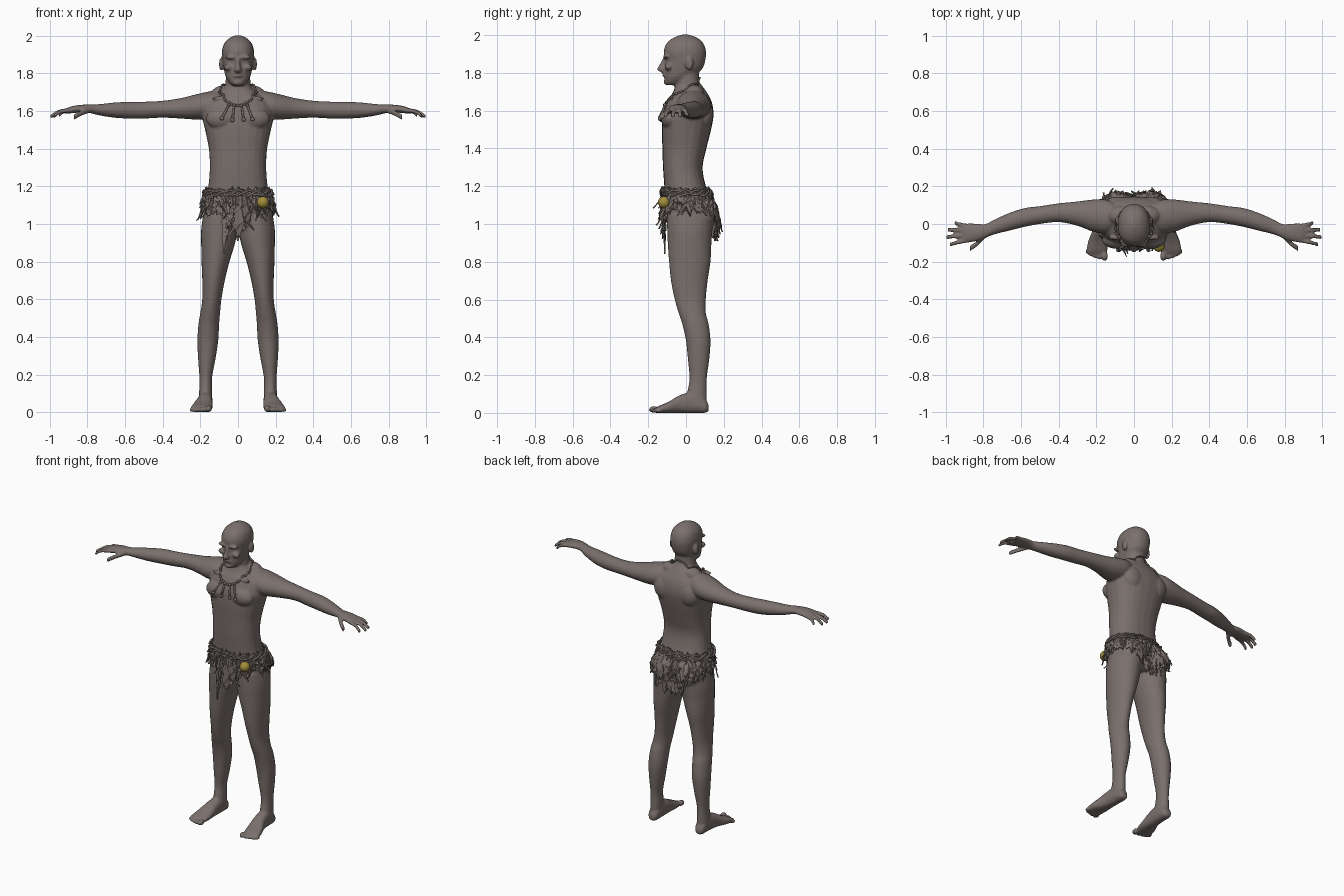
import bpy, bmesh, math, random
from mathutils import Vector, Matrix
from mathutils.bvhtree import BVHTree

random.seed(4)
old = bpy.data.objects.get("Cube")
if old:
    bpy.data.objects.remove(old, do_unlink=True)


def material(name, rgb):
    mat = bpy.data.materials.new(name)
    mat.use_nodes = True
    mat.diffuse_color = (*rgb, 1)
    mat.node_tree.nodes["Principled BSDF"].inputs["Base Color"].default_value = (*rgb, 1)
    return mat


GREY = material("warm grey", (.195, .163, .152))
YELLOW = material("mustard yellow", (.36, .27, .045))


def add_object(name, data, mat):
    obj = bpy.data.objects.new(name, data)
    bpy.context.collection.objects.link(obj)
    data.materials.clear()
    data.materials.append(mat)
    return obj


def finish(name, bm, mat, smooth=True):
    bmesh.ops.recalc_face_normals(bm, faces=bm.faces)
    for face in bm.faces:
        face.smooth = smooth
    mesh = bpy.data.meshes.new(name)
    bm.to_mesh(mesh)
    bm.free()
    return add_object(name, mesh, mat)


def catmull(rows, steps=4):
    """Smoothly interpolate between the rows of a section table."""
    rows = [Vector(r) for r in rows]
    out = []
    for i in range(len(rows) - 1):
        p, q, r, s = (rows[max(0, min(len(rows) - 1, i + k))] for k in (-1, 0, 1, 2))
        for j in range(steps):
            t = j / steps
            out.append(q + (r - p) * (t / 2) + (p * 2 - q * 5 + r * 4 - s) * (t * t / 2)
                       + (q * 3 - p - r * 3 + s) * (t ** 3 / 2))
    return out + [rows[-1]]


def loft(bm, axis, rows, side=1, power=2.0, segments=24):
    """Rows are (position, low, high, low, high) along an axis, closed at both ends."""
    rings = []
    for t, u0, u1, v0, v1 in catmull(rows):
        ring = []
        for k in range(segments):
            a = math.tau * k / segments
            c, s = math.cos(a), math.sin(a)
            u = (u0 + u1) / 2 + (u1 - u0) / 2 * math.copysign(abs(c) ** (2 / power), c)
            v = (v0 + v1) / 2 + (v1 - v0) / 2 * math.copysign(abs(s) ** (2 / power), s)
            x, y, z = {"x": (t, u, v), "y": (u, t, v), "z": (u, v, t)}[axis]
            ring.append(bm.verts.new((x * side, y, z)))
        rings.append(ring)
    for lo, hi in zip(rings, rings[1:]):
        for k in range(segments):
            n = (k + 1) % segments
            bm.faces.new((lo[k], lo[n], hi[n], hi[k]))
    bm.faces.new(rings[0])
    bm.faces.new(rings[-1])


def ball(bm, centre, radii, side=1):
    place = Matrix.Translation((centre[0] * side, *centre[1:])) @ Matrix.Diagonal((*radii, 1))
    bmesh.ops.create_uvsphere(bm, u_segments=20, v_segments=12, radius=1, matrix=place)


def digit(bm, points, radius, side):
    loft(bm, "x", [(x, y - radius, y + radius, z - radius, z + radius) for x, y, z in points], side, segments=12)


# Torso, neck and head: (height, half width, front, back)
body = bmesh.new()
torso = [(.97, .10, -.07, .10), (1.0, .175, -.10, .13), (1.1, .18, -.11, .14), (1.2, .158, -.115, .105),
         (1.3, .15, -.122, .088), (1.4, .155, -.125, .108), (1.5, .175, -.128, .133),
         (1.58, .19, -.122, .146), (1.65, .17, -.098, .135), (1.7, .1, -.068, .108), (1.74, .06, -.055, .08)]
neck = [(1.64, .08, -.06, .1), (1.7, .07, -.06, .09), (1.76, .066, -.055, .07), (1.82, .06, -.05, .07)]
head = [(1.735, .025, -.105, -.05), (1.75, .045, -.112, -.01), (1.78, .064, -.114, .035),
        (1.82, .075, -.114, .085), (1.865, .083, -.11, .102), (1.915, .086, -.118, .106),
        (1.96, .073, -.1, .09), (1.988, .045, -.062, .056), (2.003, .012, -.02, .012)]
nose = [(1.802, .014, -.13, -.09), (1.818, .02, -.153, -.09), (1.845, .012, -.14, -.09), (1.885, .011, -.12, -.09)]
for table, power in ((torso, 2.4), (neck, 2), (head, 2.2), (nose, 2)):
    loft(body, "z", [(z, -w, w, f, b) for z, w, f, b in table], power=power)
ball(body, (0, -.113, 1.787), (.026, .013, .008))
ball(body, (0, -.103, 1.752), (.027, .016, .016))

# Limb sections, as bounds on each axis
arm = [(.08, -.02, .10, 1.58, 1.71), (.15, -.05, .13, 1.56, 1.705), (.22, -.04, .13, 1.555, 1.69),
       (.3, -.01, .12, 1.56, 1.67), (.4, .01, .11, 1.565, 1.655), (.5, 0, .095, 1.56, 1.65),
       (.58, -.015, .085, 1.56, 1.65), (.66, -.035, .06, 1.565, 1.645), (.74, -.055, .025, 1.578, 1.637),
       (.79, -.075, 0, 1.59, 1.635), (.84, -.092, .003, 1.592, 1.633), (.89, -.1, .003, 1.588, 1.624),
       (.92, -.095, 0, 1.585, 1.61)]
leg = [(1.05, .01, .185, -.1, .145), (.97, .005, .196, -.1, .14), (.9, .015, .196, -.097, .135),
       (.8, .045, .194, -.09, .13), (.7, .07, .19, -.08, .115), (.6, .088, .19, -.06, .105),
       (.53, .095, .2, -.04, .105), (.47, .1, .21, -.02, .12), (.38, .105, .216, 0, .13),
       (.28, .12, .212, .01, .123), (.18, .138, .205, .018, .11), (.1, .137, .207, .005, .11),
       (.03, .14, .21, 0, .11)]
foot = [(.12, .155, .19, .01, .04), (.1, .14, .205, 0, .075), (.04, .135, .21, 0, .11), (-.03, .135, .22, 0, .095),
        (-.09, .135, .243, 0, .06), (-.14, .142, .252, 0, .038), (-.16, .148, .248, 0, .026)]
fingers = [(-.087, -.11, .98), (-.06, -.07, .997), (-.034, -.03, .99), (-.01, .006, .955)]
toes = [(.156, -.17, .018), (.184, -.17, .013), (.207, -.165, .012), (.228, -.157, .012), (.246, -.145, .011)]
# Muscle and face masses, as centre and radii
masses = [((.085, -.085, 1.56), (.085, .048, .058)), ((.09, .1, 1.58), (.07, .045, .075)),
          ((.085, .085, 1.05), (.09, .078, .1)), ((.07, .045, 1.695), (.07, .05, .042)),
          ((.2, .045, 1.63), (.07, .078, .062)), ((.088, .018, 1.85), (.013, .022, .036)),
          ((.036, -.108, 1.886), (.036, .015, .01)), ((.05, -.092, 1.832), (.026, .022, .018)),
          ((.07, -.072, 1.668), (.07, .014, .012))]
for side in (1, -1):
    loft(body, "x", arm, side)
    loft(body, "z", leg, side)
    loft(body, "y", foot, side, power=2.4)
    for centre, radii in masses:
        ball(body, centre, radii, side)
    for y0, y1, tip in fingers:
        digit(body, [(.88, y0, 1.605), ((tip + .9) / 2, (y0 + y1) / 2, 1.598), (tip, y1, 1.57)], .0115, side)
    digit(body, [(.79, -.06, 1.605), (.835, -.105, 1.588), (.873, -.13, 1.567)], .015, side)
    for x, y, r in toes:
        ball(body, (x, y, r), (r, r * 1.5, r), side)

# Fuse the body into one skin
skin = finish("body", body, GREY)
fuse = skin.modifiers.new("fuse", "REMESH")
fuse.mode, fuse.voxel_size, fuse.use_smooth_shade = "VOXEL", .0065, True
relax = skin.modifiers.new("relax", "SMOOTH")
relax.factor, relax.iterations = .5, 4
graph = bpy.context.evaluated_depsgraph_get()
fused = bpy.data.meshes.new_from_object(skin.evaluated_get(graph))
skin.modifiers.clear()
skin.data = fused
fused.name = "body"
fused.materials.clear()
fused.materials.append(GREY)
for poly in fused.polygons:
    poly.use_smooth, poly.material_index = True, 0
tree = BVHTree.FromPolygons([v.co for v in fused.vertices], [p.vertices[:] for p in fused.polygons])


def hip(a, z, lift):
    """Point on the hips at an angle and height, hanging straight below the seat."""
    out = Vector((math.cos(a), math.sin(a), 0))
    axis = Vector((0, .02, max(z, 1.02)))
    hit = tree.ray_cast(axis + out * .6, -out)[0] or axis + out * .16
    return Vector((hit.x, hit.y, z)) + out * lift


def cord(name, points, radius):
    curve = bpy.data.curves.new(name, "CURVE")
    curve.dimensions, curve.bevel_depth, curve.bevel_resolution = "3D", radius, 2
    line = curve.splines.new("POLY")
    line.points.add(len(points) - 1)
    for p, co in zip(line.points, points):
        p.co = (*co, 1)
    line.use_cyclic_u = True
    return add_object(name, curve, GREY)


# Ragged hide wrap, deeper at the middle of the front and back
def hem(a):
    s = math.sin(a)
    return 1.085 - .15 * s ** 3 if s > 0 else 1.07 - .12 * s ** 12


wrap = bmesh.new()
columns, levels, grid = 110, 10, []
for i in range(columns):
    a = math.tau * i / columns
    top, low = 1.185 + random.uniform(-.012, .015), hem(a) + random.uniform(-.03, .015)
    grid.append([wrap.verts.new(hip(a, top + (low - top) * j / levels, random.uniform(.006, .02)))
                 for j in range(levels + 1)])
for i in range(columns):
    left, right = grid[i], grid[(i + 1) % columns]
    for j in range(levels):
        wrap.faces.new((left[j], right[j], right[j + 1], left[j + 1]))
cloth = finish("hide_wrap", wrap, GREY, smooth=False)
cloth.modifiers.new("thickness", "SOLIDIFY").thickness = .005

# Torn leaves hanging from the wrap
leaves = bmesh.new()


def leaf(a, z, length, width, lean=0.0, flare=.1):
    out = Vector((math.cos(a), math.sin(a), 0))
    across = Vector((-out.y, out.x, 0))
    root, previous = hip(a, z, .018), None
    for step, share in enumerate((.4, 1, .6, .75, .3, .05)):
        t = step / 5
        mid = root + (across * lean - Vector((0, 0, 1)) + out * flare * t) * length * t
        half = across * width * share * random.uniform(.7, 1.2)
        pair = [leaves.verts.new(mid - half), leaves.verts.new(mid + half - out * .004)]
        if previous:
            leaves.faces.new((previous[0], previous[1], pair[1], pair[0]))
        previous = pair


for k in range(80):
    a = math.tau * (k + random.random()) / 80
    z = random.uniform(hem(a) + .02, 1.18)
    leaf(a, z, random.uniform(.05, .09), random.uniform(.006, .014), random.uniform(-.9, .9), random.uniform(0, .35))
FRONT, BACK = -math.pi / 2, math.pi / 2
for a, z, length, width in ((FRONT, 1.09, .16, .035), (FRONT - .5, 1.06, .22, .016), (FRONT - .4, 1.04, .13, .014),
                            (FRONT + .3, 1.1, .1, .03), (BACK, 1.0, .09, .03), (BACK - .3, .99, .08, .02),
                            (BACK + .3, 1.0, .08, .02)):
    leaf(a, z, length, width, flare=0)
scraps = finish("hide_leaves", leaves, GREY, smooth=False)
scraps.modifiers.new("thickness", "SOLIDIFY").thickness = .006

# Twisted vine belt
for number in range(3):
    loop = [hip(math.tau * i / 60, 1.165 + .014 * math.sin(i * .63 + number * 2.1) + random.uniform(-.006, .006),
                .016 + .006 * math.cos(i * .63 + number * 2.1)) for i in range(60)]
    cord(f"belt_vine_{number + 1}", loop, .006)

# Round yellow gourd on the left hip
gourd = bmesh.new()
ball(gourd, (.132, -.116, 1.115), (.032, .032, .032))
finish("belt_gourd", gourd, YELLOW)

# Necklace cord, beads and bone pendants
ring = []
for i in range(64):
    a = math.tau * i / 64
    near, normal = tree.find_nearest(Vector((.088 * math.cos(a), .1 * math.sin(a), 1.7 + .075 * math.sin(a))))[:2]
    ring.append(near + normal * .005)
cord("necklace_cord", ring, .005)
bones = bmesh.new()
for p in ring[34:64:2]:
    ball(bones, p, (.008, .008, .008))


def chest(x, z):
    hit = tree.ray_cast(Vector((x, -1, z)), Vector((0, 1, 0)))[0]
    return hit + Vector((0, -.008, 0))


for x0, x1, z1 in ((-.05, -.085, 1.562), (-.02, -.03, 1.552), (.018, .03, 1.555), (.05, .077, 1.557)):
    start, end = chest(x0, 1.63), chest(x1, z1)
    turn = (end - start).to_track_quat("Z", "Y").to_matrix().to_4x4()
    bmesh.ops.create_cone(bones, cap_ends=True, segments=10, radius1=.005, radius2=.007,
                          depth=(end - start).length, matrix=Matrix.Translation((start + end) / 2) @ turn)
    ball(bones, start, (.008, .008, .009))
    ball(bones, end, (.011, .009, .011))
finish("necklace_bones", bones, GREY)
